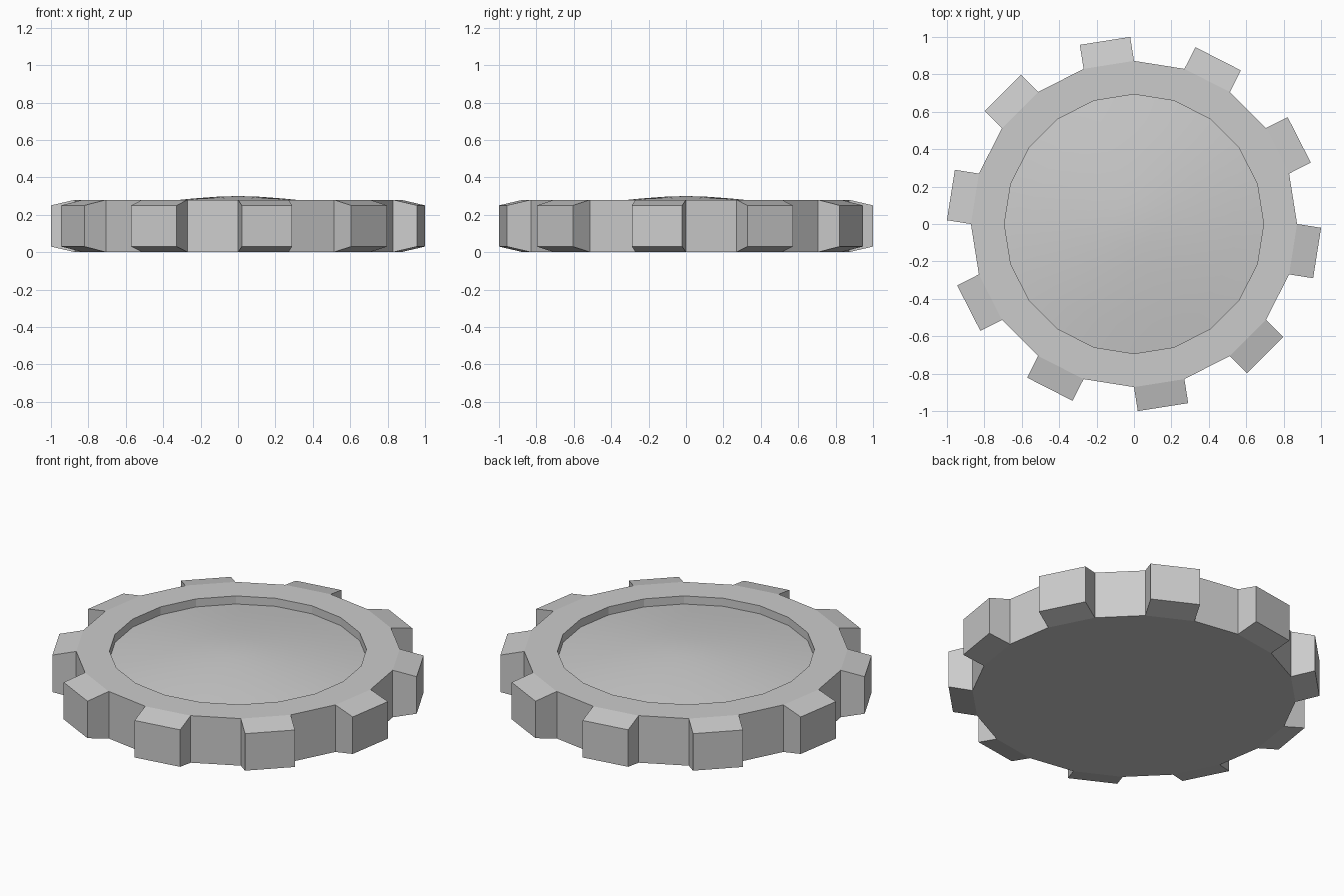
import bpy, bmesh
from math import cos, sin, tau
from mathutils import Vector

if "Cube" in bpy.data.objects:
    bpy.data.objects.remove(bpy.data.objects["Cube"])

SIDES = 20
R, TOP = 0.872, 0.28          # body radius and height
R_IN = 0.693                  # recess radius
FLOOR = 0.232                 # dome edge height
TOOTH = 0.13                  # tooth length


def ring(bm, r, z):
    return [bm.verts.new((r * cos(tau * i / SIDES), r * sin(tau * i / SIDES), z))
            for i in range(SIDES)]


def bridge(bm, a, b):
    return [bm.faces.new((a[i], a[(i + 1) % SIDES], b[(i + 1) % SIDES], b[i]))
            for i in range(SIDES)]


def finish(bm, name):
    mesh = bpy.data.meshes.new(name)
    bm.to_mesh(mesh)
    bm.free()
    obj = bpy.data.objects.new(name, mesh)
    bpy.context.collection.objects.link(obj)
    return obj


# Toothed ring: closed underside, outer wall, flat rim, recess wall
bm = bmesh.new()
bottom, top = ring(bm, R, 0), ring(bm, R, TOP)
inner, low = ring(bm, R_IN, TOP), ring(bm, R_IN, FLOOR)
bm.faces.new(bottom[::-1])
walls = bridge(bm, bottom, top)
bridge(bm, top, inner)
bridge(bm, inner, low)

# Teeth: every second wall face pushed out, with sloped top and bottom
for f in walls[1::2]:
    f.normal_update()
    push = f.normal * TOOTH
    new = bmesh.ops.extrude_discrete_faces(bm, faces=[f])["faces"][0]
    for v in new.verts:
        v.co += push
        v.co.z = 0.25 if v.co.z > TOP / 2 else 0.03
finish(bm, "toothed_ring")

# Shallow smooth dome set into the recess
bm = bmesh.new()
profile = [(R_IN, FLOOR), (0.55, 0.252), (0.4, 0.271), (0.25, 0.286), (0.12, 0.296)]
rings = [ring(bm, r, z) for r, z in profile]
for a, b in zip(rings, rings[1:]):
    bridge(bm, a, b)
tip = bm.verts.new(Vector((0, 0, 0.3)))
last = rings[-1]
for i in range(SIDES):
    bm.faces.new((last[i], last[(i + 1) % SIDES], tip))
for f in bm.faces:
    f.smooth = True
finish(bm, "dome")
